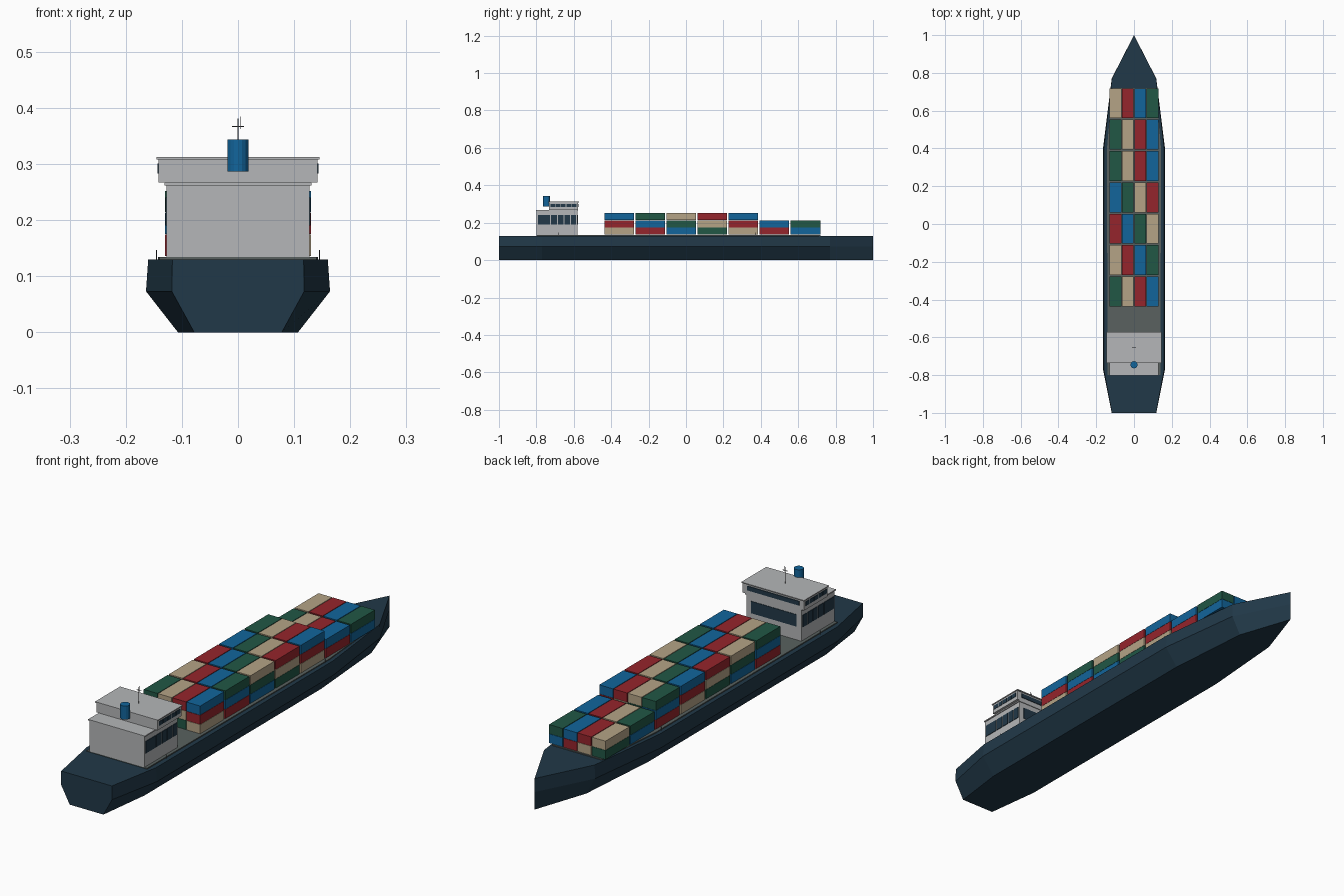
import bpy, bmesh, math

if "Cube" in bpy.data.objects:
    bpy.data.objects.remove(bpy.data.objects["Cube"])


def material(name, rgb):
    m = bpy.data.materials.new(name)
    m.diffuse_color = (*rgb, 1)
    m.use_nodes = True
    m.node_tree.nodes["Principled BSDF"].inputs["Base Color"].default_value = m.diffuse_color
    return m


NAVY = material("navy", (0.015, 0.04, 0.065))
DECK = material("deck_grey", (0.10, 0.12, 0.115))
WHITE = material("house_grey", (0.46, 0.47, 0.48))
GLASS = material("glass", (0.016, 0.04, 0.065))
DARK = material("dark_metal", (0.06, 0.06, 0.065))
GREEN = material("green", (0.015, 0.095, 0.06))
BEIGE = material("beige", (0.46, 0.37, 0.24))
RED = material("red", (0.30, 0.018, 0.025))
BLUE = material("blue", (0.006, 0.13, 0.33))


def finish(name, bm, mat):
    bmesh.ops.recalc_face_normals(bm, faces=bm.faces)
    me = bpy.data.meshes.new(name)
    bm.to_mesh(me)
    bm.free()
    me.materials.append(mat)
    ob = bpy.data.objects.new(name, me)
    bpy.context.collection.objects.link(ob)
    return ob


def loft(name, rings, mat):
    """Skin closed rings of equal length and cap both ends."""
    bm = bmesh.new()
    vs = [[bm.verts.new(p) for p in r] for r in rings]
    n = len(vs[0])
    for a, b in zip(vs, vs[1:]):
        for i in range(n):
            bm.faces.new((a[i], a[(i + 1) % n], b[(i + 1) % n], b[i]))
    bm.faces.new(vs[0])
    bm.faces.new(vs[-1])
    bmesh.ops.remove_doubles(bm, verts=bm.verts, dist=1e-5)
    return finish(name, bm, mat)


def box(name, x, y, z, mat):
    """Box from (min, max) pairs."""
    def ring(h):
        return [(x[0], y[0], h), (x[1], y[0], h), (x[1], y[1], h), (x[0], y[1], h)]
    return loft(name, [ring(z[0]), ring(z[1])], mat)


def cylinder(name, center, r, h, sides, mat):
    bm = bmesh.new()
    bmesh.ops.create_cone(bm, cap_ends=True, segments=sides, radius1=r, radius2=r, depth=h)
    bmesh.ops.translate(bm, verts=bm.verts, vec=center)
    return finish(name, bm, mat)


# Hull: station y, then half widths at bottom, chine and deck edge
stations = [(-1, 0.078, 0.118, 0.117), (-0.77, 0.107, 0.164, 0.160),
            (0.4, 0.107, 0.164, 0.160), (0.77, 0.078, 0.118, 0.117), (1, 0, 0, 0)]
loft("hull", [[(-b, y, 0), (b, y, 0), (c, y, 0.073), (d, y, 0.13),
               (-d, y, 0.13), (-c, y, 0.073)] for y, b, c, d in stations], NAVY)

# Cargo deck plate, tapering with the bow
outline = [(-0.80, 0.14), (0.4, 0.143), (0.72, 0.115)]
loft("cargo_deck", [[(-w, y, 0.128), (w, y, 0.128), (w, y, 0.134), (-w, y, 0.134)]
                    for y, w in outline], DECK)

# Container stacks: seven bays, four across, lower at the bow
palette = [GREEN, BEIGE, RED, BLUE]
for bay in range(7):
    yc = -0.357 + 0.166 * bay
    for col in range(4):
        xc = (col - 1.5) * 0.066
        for tier in range(3 if bay < 5 else 2):
            z0 = 0.136 + 0.039 * tier
            box(f"container_{bay}_{col}_{tier}", (xc - 0.0315, xc + 0.0315),
                (yc - 0.079, yc + 0.079), (z0, z0 + 0.038),
                palette[(bay + col + tier - 2) % 4])

# Deck house, bridge and roof slabs
box("deck_house", (-0.127, 0.127), (-0.80, -0.58), (0.13, 0.262), WHITE)
box("house_roof", (-0.131, 0.131), (-0.803, -0.577), (0.262, 0.267), WHITE)
box("bridge", (-0.142, 0.142), (-0.733, -0.577), (0.267, 0.308), WHITE)
box("bridge_roof", (-0.145, 0.145), (-0.737, -0.572), (0.308, 0.312), WHITE)

# Windows facing the bow
box("house_front_window", (-0.105, 0.105), (-0.582, -0.578), (0.19, 0.24), GLASS)
box("bridge_front_window", (-0.12, 0.12), (-0.579, -0.574), (0.283, 0.301), GLASS)

# Side window panes, both sides
house_panes = [(-0.792, -0.728), (-0.722, -0.69), (-0.684, -0.655),
               (-0.649, -0.62), (-0.614, -0.588)]
for name, s in (("right", 1), ("left", -1)):
    for i, y in enumerate(house_panes):
        box(f"house_window_{name}_{i}", sorted((s * 0.125, s * 0.1295)), y, (0.19, 0.24), GLASS)
    for i in range(5):
        y0 = -0.725 + 0.0285 * i
        box(f"bridge_window_{name}_{i}", sorted((s * 0.14, s * 0.1435)),
            (y0, y0 + 0.025), (0.283, 0.301), GLASS)
    # Thin deck posts
    for i, y in enumerate((-0.68, 0.37)):
        cylinder(f"deck_post_{name}_{i}", (s * 0.145, y, 0.138), 0.001, 0.018, 6, DARK)

# Funnel behind the bridge
cylinder("funnel", (0, -0.745, 0.3155), 0.019, 0.057, 16, BLUE)

# Mast with crossbar and aerial
cylinder("mast", (0, -0.655, 0.346), 0.001, 0.07, 6, DARK)
box("mast_crossbar", (-0.011, 0.011), (-0.656, -0.654), (0.366, 0.368), DARK)
cylinder("aerial", (0.004, -0.655, 0.3735), 0.0007, 0.023, 6, DARK)
